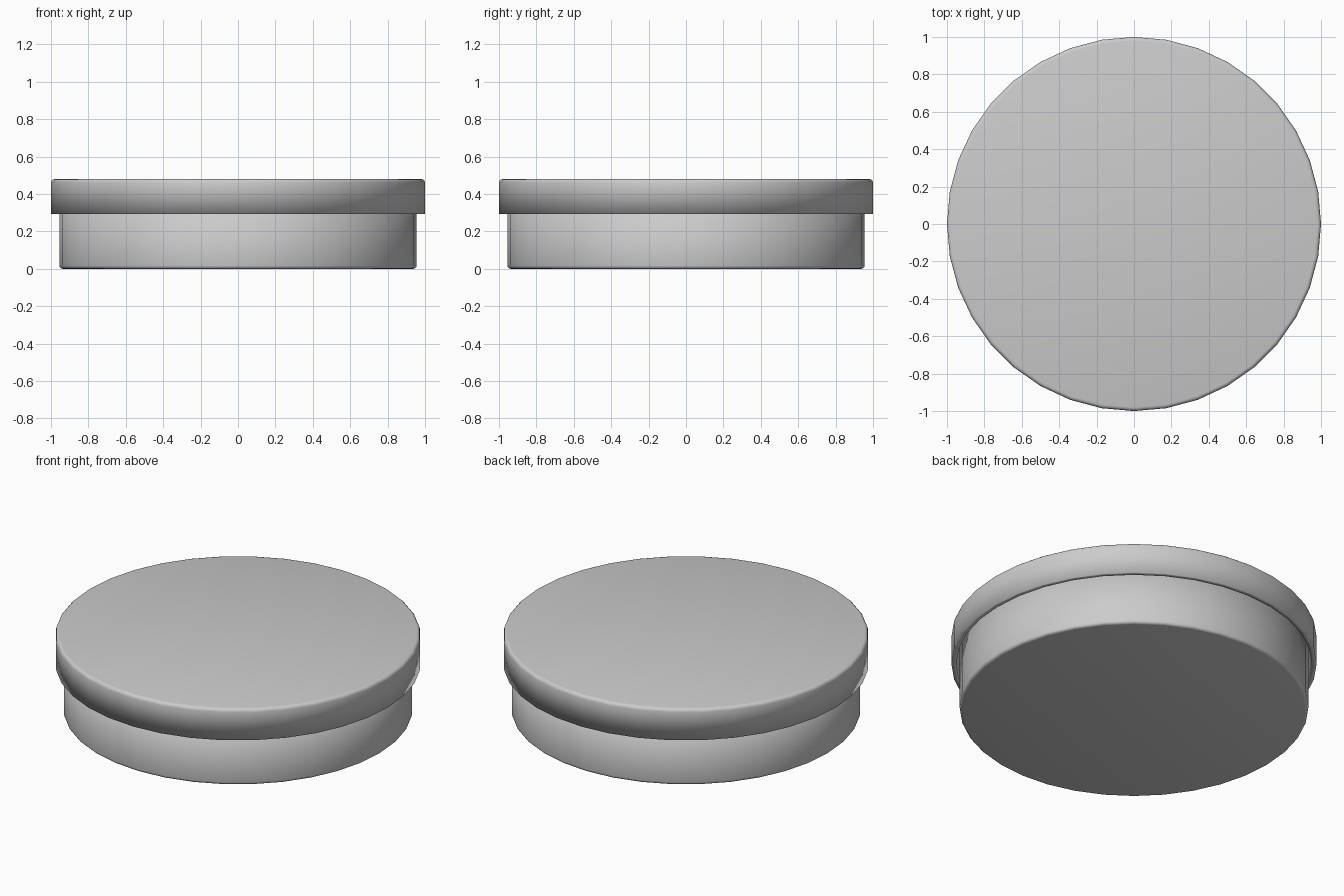
import bpy
import bmesh
import math

if "Cube" in bpy.data.objects:
    bpy.data.objects.remove(bpy.data.objects["Cube"])

SIDES = 36


def arc(cx, cz, r, start, end, steps=3):
    """Points of a rounded corner in the (radius, z) plane."""
    pts = []
    for i in range(steps + 1):
        a = math.radians(start + (end - start) * i / steps)
        pts.append((cx + r * math.cos(a), cz + r * math.sin(a)))
    return pts


def lathe(name, profile):
    """Spin an open (radius, z) profile around z and cap both ends."""
    bm = bmesh.new()
    rings = []
    for r, z in profile:
        rings.append([bm.verts.new((r * math.cos(2 * math.pi * i / SIDES),
                                    r * math.sin(2 * math.pi * i / SIDES), z))
                      for i in range(SIDES)])
    for a, b in zip(rings, rings[1:]):
        for i in range(SIDES):
            j = (i + 1) % SIDES
            bm.faces.new((a[i], a[j], b[j], b[i]))
    bm.faces.new(rings[0])
    bm.faces.new(rings[-1])
    bmesh.ops.recalc_face_normals(bm, faces=bm.faces)
    for f in bm.faces:
        f.smooth = True
    mesh = bpy.data.meshes.new(name)
    bm.to_mesh(mesh)
    bm.free()
    obj = bpy.data.objects.new(name, mesh)
    bpy.context.collection.objects.link(obj)
    return obj


# Base: shallow dish with a rounded bottom edge, its rim hidden inside the lid
lathe("base_dish",
      arc(0.938, 0.017, 0.017, -90, 0)
      + [(0.955, 0.44), (0.93, 0.44), (0.93, 0.03)])

# Lid: thin cap with a rounded top edge, overlapping the dish
lathe("lid",
      [(0.973, 0.455), (0.973, 0.292), (1.0, 0.292)]
      + arc(0.98, 0.46, 0.02, 0, 90))
